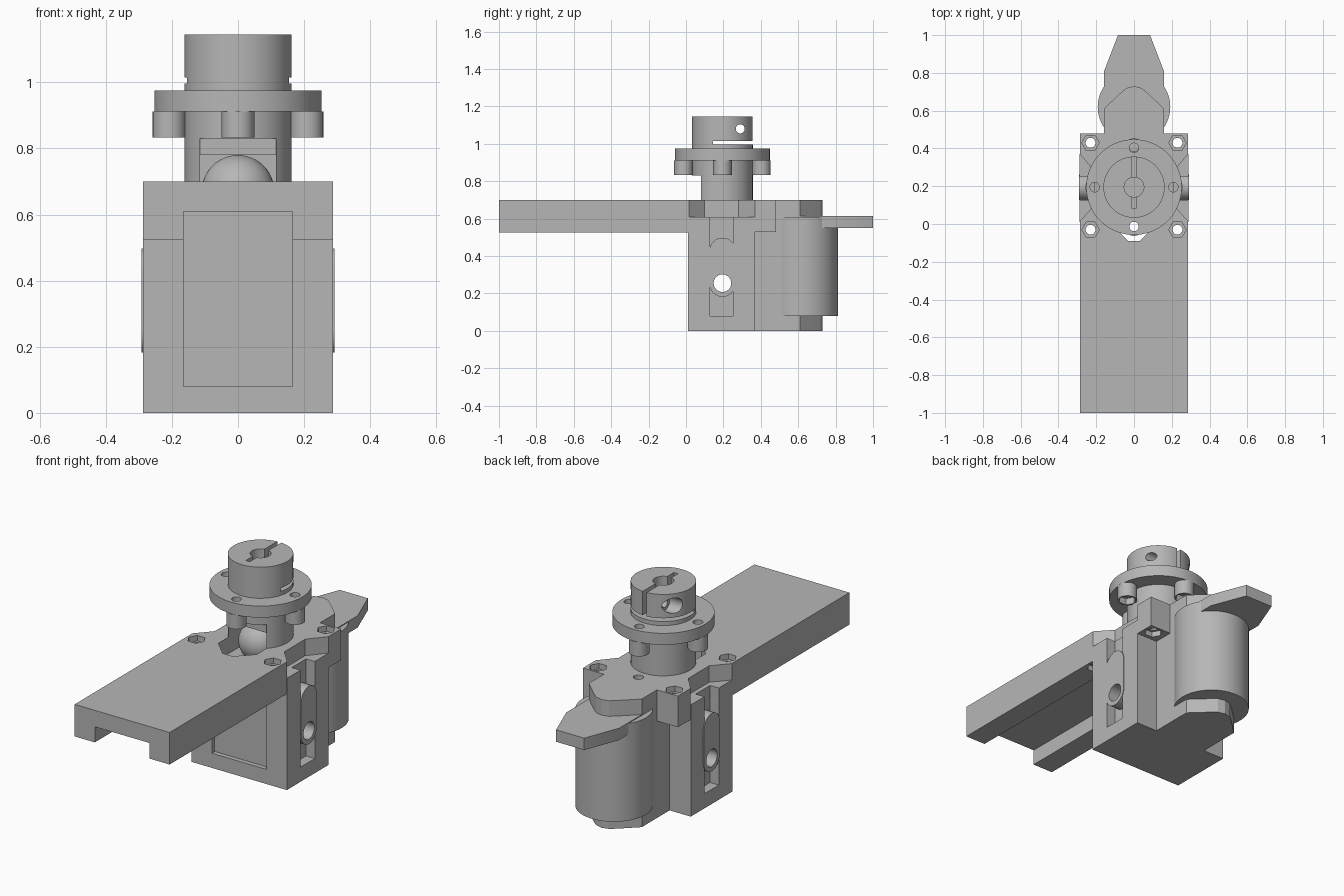
import bpy, bmesh, math
from mathutils import Vector

if "Cube" in bpy.data.objects:
    bpy.data.objects.remove(bpy.data.objects["Cube"], do_unlink=True)

grey = bpy.data.materials.new("plain grey")
grey.use_nodes = True
COLOUR = (0.47, 0.47, 0.47, 1)
grey.diffuse_color = COLOUR
grey.node_tree.nodes["Principled BSDF"].inputs["Base Color"].default_value = COLOUR

AXIS_Y = 0.195  # the hub and the ball share this axis


def prism(name, pts, lo, hi, axis="z"):
    """Extrude a 2D outline along an axis from lo to hi."""
    place = {"x": lambda a, b: Vector((lo, a, b)),
             "y": lambda a, b: Vector((a, lo, b)),
             "z": lambda a, b: Vector((a, b, lo))}[axis]
    step = Vector([hi - lo if axis == k else 0 for k in "xyz"])
    bm = bmesh.new()
    face = bm.faces.new([bm.verts.new(place(a, b)) for a, b in pts])
    top = bmesh.ops.extrude_face_region(bm, geom=[face])["geom"]
    bmesh.ops.translate(bm, vec=step, verts=[g for g in top if isinstance(g, bmesh.types.BMVert)])
    bmesh.ops.recalc_face_normals(bm, faces=bm.faces)
    mesh = bpy.data.meshes.new(name)
    bm.to_mesh(mesh)
    bm.free()
    mesh.materials.append(grey)
    obj = bpy.data.objects.new(name, mesh)
    bpy.context.collection.objects.link(obj)
    return obj


def box(name, x, y, z):
    return prism(name, [(x[0], y[0]), (x[1], y[0]), (x[1], y[1]), (x[0], y[1])], *z)


def disc(name, a, b, r, lo, hi, axis="z", n=64):
    turn = [2 * math.pi * i / n for i in range(n)]
    return prism(name, [(a + r * math.cos(t), b + r * math.sin(t)) for t in turn], lo, hi, axis)


def mirrored(half):
    """Complete an outline listed on the +x side only."""
    return half + [(-x, y) for x, y in reversed(half) if x]


def cut(obj, *cutters):
    for cutter in cutters:
        mod = obj.modifiers.new("cut", "BOOLEAN")
        mod.operation, mod.solver, mod.object = "DIFFERENCE", "EXACT", cutter
        bpy.context.view_layer.objects.active = obj
        bpy.ops.object.modifier_apply(modifier=mod.name)
        bpy.data.objects.remove(cutter, do_unlink=True)
    return obj


def bolt_cut(obj, x, y, lo, hi, socket_lo, socket_hi):
    """Through hole with a hexagonal socket."""
    cut(obj, disc("hole", x, y, 0.026, lo, hi, n=32),
        disc("socket", x, y, 0.046, socket_lo, socket_hi, n=6))


def ball_pocket():
    half = [(0.03, -0.09), (0.115, -0.005), (0.115, 0.3)]
    return prism("pocket", mirrored(half), 0.6, 0.8)


# Long inverted channel arm
arm = prism("channel_arm", mirrored([(0.165, 0.61), (0.165, 0.525), (0.287, 0.525), (0.287, 0.7)]),
            -1, 0.015, "y")
cut(arm, ball_pocket())

# Top plate with chamfered waist and rounded nose
nose = [(0.16, 0.61), (0.075, 0.69), (0.04, 0.72), (0, 0.73)]
plate = prism("top_plate", mirrored(
    [(0.287, 0.015), (0.21, 0.1), (0.21, 0.28), (0.287, 0.37), (0.287, 0.48), (0.16, 0.48)] + nose),
    0.61, 0.7)
cut(plate, ball_pocket(), disc("hole", 0, 0.41, 0.026, 0.63, 0.8, n=32))

# Front housing block: recess in front, slot in each side, cross hole
block = box("housing_block", (-0.288, 0.288), (0.01, 0.37), (0, 0.61))
cut(block, box("recess", (-0.165, 0.165), (-0.1, 0.035), (0.08, 0.7)),
    disc("bore", AXIS_Y, 0.255, 0.047, -0.4, 0.4, "x"))
for side in (-1, 1):
    label = "left" if side > 0 else "right"
    span = sorted((side * 0.235, side * 0.4))
    cut(block, box("slot", span, (0.128, 0.252), (0.08, 0.7)))

    # Round-ended side link sitting in the slot
    ends = [(0.43, 0), (0.25, math.pi)]
    outline = [(AXIS_Y + 0.068 * math.cos(start + math.pi * i / 24),
                z + 0.068 * math.sin(start + math.pi * i / 24))
               for z, start in ends for i in range(25)]
    link = prism(label + "_side_link", outline, *sorted((side * 0.23, side * 0.292)), "x")
    cut(link, disc("bore", AXIS_Y, 0.255, 0.047, -0.4, 0.4, "x"))

    # Rear mounting ear, with bolts through ear, plate and arm
    ear = box(label + "_rear_ear", sorted((side * 0.15, side * 0.287)), (0.36, 0.48), (0.53, 0.61))
    bolt_cut(ear, side * 0.23, 0.43, 0.4, 0.8, 0.5, 0.56)
    bolt_cut(plate, side * 0.23, 0.43, 0.5, 0.8, 0.67, 0.8)
    bolt_cut(arm, side * 0.23, -0.03, 0.4, 0.8, 0.67, 0.8)
    cut(arm, disc("socket", side * 0.23, -0.03, 0.046, 0.4, 0.555, n=6))

# Rear core, round drum and pointed tail tab
prism("rear_core", mirrored([(0.16, 0.365)] + nose), 0, 0.61)
disc("rear_drum", 0, 0.62, 0.192, 0.08, 0.61, n=96)
prism("tail_tab", mirrored([(0.16, 0.6), (0.16, 0.805), (0.085, 1)]), 0.55, 0.615)

# Neck with front window, lintel and ball
neck = disc("neck", 0, AXIS_Y, 0.162, 0.7, 0.92)
cut(neck, box("window", (-0.115, 0.115), (-0.1, 0.3), (0.6, 0.83)))
box("window_lintel", (-0.116, 0.116), (0.09, 0.305), (0.78, 0.835))
bpy.ops.mesh.primitive_uv_sphere_add(segments=48, ring_count=24, radius=0.11,
                                     location=(0, AXIS_Y, 0.67))
ball = bpy.context.object
ball.name = "ball"
ball.data.materials.append(grey)

# Flange with four bolted bosses
flange = disc("flange", 0, AXIS_Y, 0.253, 0.912, 0.975, n=96)
names = ("left", "back", "right", "front")
for i, name in enumerate(names):
    x = 0.208 * math.cos(i * math.pi / 2)
    y = AXIS_Y + 0.208 * math.sin(i * math.pi / 2)
    cut(flange, disc("hole", x, y, 0.025, 0.8, 1.1, n=32))
    boss = disc(name + "_boss", x, y, 0.05, 0.833, 0.912, n=32)
    bolt_cut(boss, x, y, 0.8, 1, 0.8, 0.87)

# Split clamp hub
hub = disc("clamp_hub", 0, AXIS_Y, 0.162, 0.975, 1.145, n=96)
cut(hub, disc("bore", 0, AXIS_Y, 0.052, 0.985, 1.3),
    box("split", (-0.012, 0.012), (0.085, 0.5), (1.0, 1.3)),
    box("relief", (-0.3, 0.3), (0.145, 0.5), (0.997, 1.015)),
    disc("screw_hole", 0.29, 1.08, 0.024, -0.3, 0.3, "x", 32),
    disc("counterbore", 0.29, 1.08, 0.042, -0.3, -0.075, "x", 32))

# Smooth the round surfaces, keep edges sharp
for obj in bpy.context.collection.objects:
    obj.select_set(obj.type == "MESH" and grey.name in obj.data.materials)
bpy.ops.object.shade_smooth_by_angle(angle=math.radians(25))
